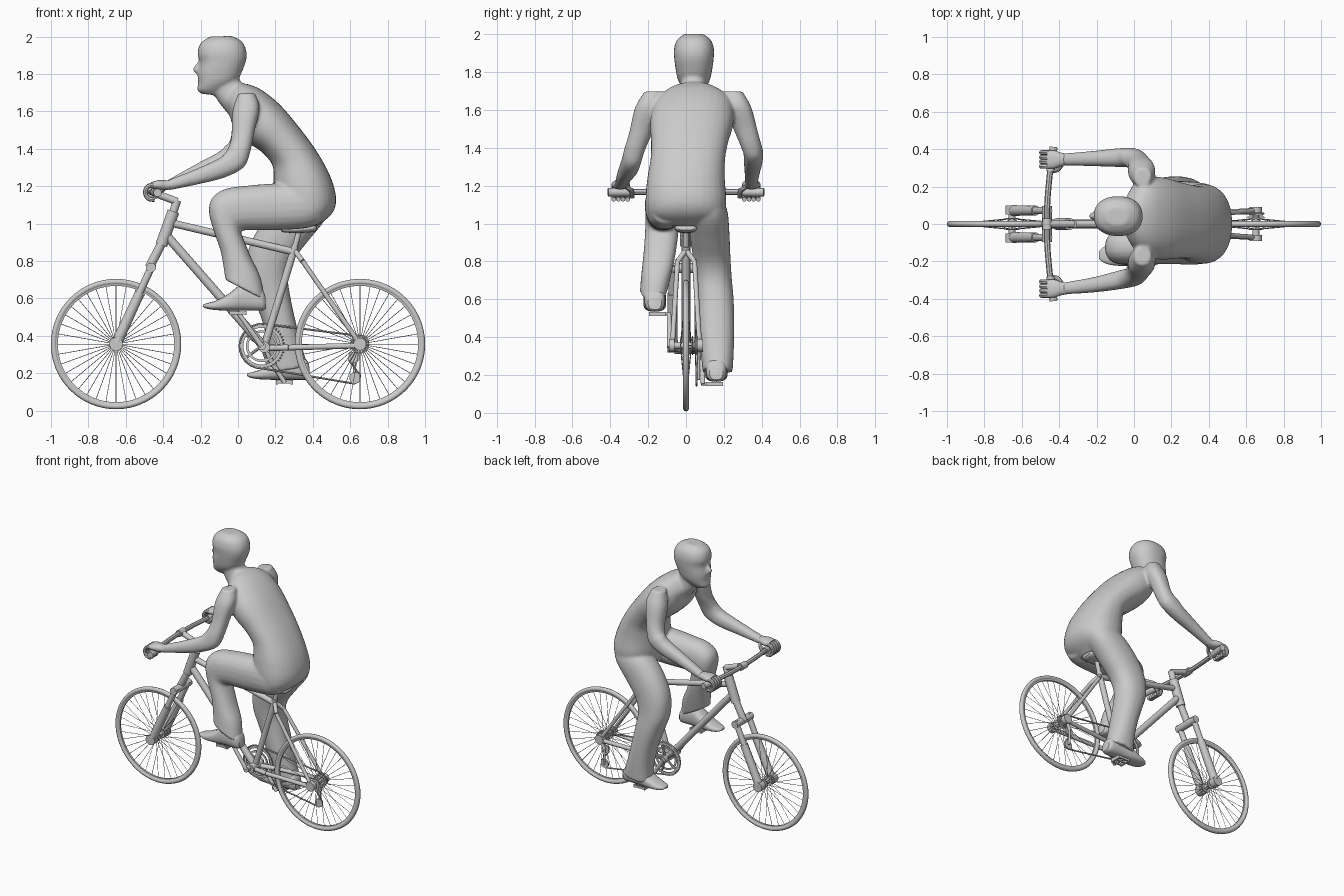
import bpy, bmesh, math
from mathutils import Vector, Matrix

def finish(name, bm):
    bmesh.ops.recalc_face_normals(bm, faces=bm.faces)
    me = bpy.data.meshes.new(name)
    bm.to_mesh(me)
    bm.free()
    ob = bpy.data.objects.new(name, me)
    bpy.context.collection.objects.link(ob)
    return ob

def add_rod(bm, a, b, r, r2=None, n=14):
    a, b = Vector(a), Vector(b)
    d = b - a
    m = Matrix.Translation((a + b) / 2) @ d.to_track_quat('Z', 'Y').to_matrix().to_4x4()
    bmesh.ops.create_cone(bm, cap_ends=True, segments=n, radius1=r,
                          radius2=r if r2 is None else r2, depth=d.length, matrix=m)

def rods(name, items, n=14):
    bm = bmesh.new()
    for it in items:
        add_rod(bm, *it, n=n)
    return finish(name, bm)

def add_lathe(bm, c, prof, n):
    """Closed (radius, y) profile spun around a y-parallel axis."""
    rings = []
    for i in range(n):
        t = 2 * math.pi * i / n
        rings.append([bm.verts.new((c[0] + r * math.cos(t), c[1] + y, c[2] + r * math.sin(t))) for r, y in prof])
    k = len(prof)
    for i in range(n):
        p, q = rings[i], rings[(i + 1) % n]
        for j in range(k):
            bm.faces.new((p[j], p[(j + 1) % k], q[(j + 1) % k], q[j]))

def circle(major, minor, n=10):
    return [(major + minor * math.cos(2 * math.pi * i / n), minor * math.sin(2 * math.pi * i / n)) for i in range(n)]

def add_loft(bm, keys, n=22, steps=4, sq=0.88):
    """Rings from side outline pairs: (back x, back z, front x, front z, half width, centre y)."""
    k = [Vector(v) for v in keys]
    k = [2 * k[0] - k[1]] + k + [2 * k[-1] - k[-2]]
    path = []
    for i in range(1, len(k) - 2):
        p0, p1, p2, p3 = k[i - 1:i + 3]
        for s in range(steps):
            t = s / steps
            path.append(0.5 * (2 * p1 + (p2 - p0) * t + (2 * p0 - 5 * p1 + 4 * p2 - p3) * t * t
                               + (3 * p1 - p0 - 3 * p2 + p3) * t ** 3))
    path.append(k[-2])
    f = lambda v: math.copysign(abs(v) ** sq, v)
    rings = []
    for bx, bz, fx, fz, w, y in path:
        ring = []
        for j in range(n):
            c, s = f(math.cos(2 * math.pi * j / n)), f(math.sin(2 * math.pi * j / n))
            ring.append(bm.verts.new(((bx + fx + (bx - fx) * c) / 2, y + w * s, (bz + fz + (bz - fz) * c) / 2)))
        rings.append(ring)
    for p, q in zip(rings, rings[1:]):
        for j in range(n):
            bm.faces.new((p[j], p[(j + 1) % n], q[(j + 1) % n], q[j]))
    bm.faces.new(rings[0])
    bm.faces.new(rings[-1])

def tube(name, paths, r, kind='BEZIER', closed=False):
    cu = bpy.data.curves.new(name, 'CURVE')
    cu.dimensions, cu.bevel_depth, cu.bevel_resolution = '3D', r, 2
    cu.use_fill_caps, cu.resolution_u = True, 5
    for pts in paths:
        sp = cu.splines.new(kind)
        pt = sp.bezier_points if kind == 'BEZIER' else sp.points
        pt.add(len(pts) - 1)
        for q, p in zip(pt, pts):
            if kind == 'BEZIER':
                q.co, q.handle_left_type, q.handle_right_type = p, 'AUTO', 'AUTO'
            else:
                q.co = (*p, 1)
        sp.use_cyclic_u = closed
    ob = bpy.data.objects.new(name, cu)
    bpy.context.collection.objects.link(ob)
    return ob

WX, WZ = 0.652, 0.356
# wheels: tyre, rim, hub, spokes
for side, x in (("front", -WX), ("rear", WX)):
    bm = bmesh.new()
    add_lathe(bm, (x, 0, WZ), circle(0.333, 0.0155), 64)
    finish(side + "_tyre", bm)
    bm = bmesh.new()
    add_lathe(bm, (x, 0, WZ), [(0.322, -0.01), (0.322, 0.01), (0.311, 0.007), (0.311, -0.007)], 64)
    finish(side + "_rim", bm)
    rods(side + "_hub", [((x, -0.07, WZ), (x, 0.07, WZ), 0.018), ((x, -0.032, WZ), (x, -0.026, WZ), 0.034),
                         ((x, 0.026, WZ), (x, 0.032, WZ), 0.034)], 18)
    sp = []
    for i in range(36):
        t = 2 * math.pi * i / 36
        u = Vector((math.cos(t), 0, math.sin(t)))
        c = Vector((x, 0, WZ))
        sp.append((c + u * 0.028 + Vector((0, 0.028 * (-1) ** i, 0)), c + u * 0.315, 0.0017))
    rods(side + "_spokes", sp, 4)

# frame
rods("frame", [((-0.41, 0, 0.885), (-0.345, 0, 1.065), 0.032), ((-0.365, 0, 1.005), (0.295, 0, 0.85), 0.02),
               ((-0.385, 0, 0.94), (0.14, 0, 0.34), 0.024), ((0.14, 0, 0.34), (0.305, 0, 0.88), 0.02),
               ((0.30, 0, 0.86), (0.327, 0, 0.96), 0.015), ((0.14, -0.06, 0.34), (0.14, 0.06, 0.34), 0.03)], 18)
stays = []
for s in (-1, 1):
    stays += [((0.30, 0, 0.86), (0.345, 0.045 * s, 0.80), 0.014), ((0.345, 0.045 * s, 0.80), (WX, 0.072 * s, WZ), 0.013),
              ((0.15, 0.03 * s, 0.335), (0.27, 0.05 * s, 0.337), 0.016), ((0.27, 0.05 * s, 0.337), (WX, 0.072 * s, 0.348), 0.015),
              ((WX, 0.06 * s, WZ), (WX, 0.09 * s, WZ), 0.034)]
rods("rear_stays", stays)
# fork
fork = [((-0.475, 0, 0.765), (-0.40, 0, 0.91), 0.024)]
for s in (-1, 1):
    fork += [((-0.645, 0.072 * s, 0.37), (-0.525, 0.072 * s, 0.63), 0.029, 0.026),
             ((-0.54, 0.072 * s, 0.60), (-0.455, 0.072 * s, 0.785), 0.02),
             ((-WX, 0.05 * s, WZ), (-WX, 0.098 * s, WZ), 0.036)]
fork.append(((-0.465, -0.095, 0.765), (-0.465, 0.095, 0.765), 0.026))
rods("fork", fork, 18)
# stem, handlebar, grips
rods("stem", [((-0.35, 0, 1.05), (-0.325, 0, 1.125), 0.022), ((-0.325, 0, 1.118), (-0.46, 0, 1.168), 0.02),
              ((-0.465, -0.03, 1.168), (-0.465, 0.03, 1.168), 0.025)])
tube("handlebar", [[(-0.43, -0.40, 1.165), (-0.452, -0.25, 1.168), (-0.466, 0, 1.168), (-0.452, 0.25, 1.168), (-0.43, 0.40, 1.165)]], 0.016)
rods("grips", [((-0.447, 0.28 * s, 1.167), (-0.43, 0.412 * s, 1.165), 0.022) for s in (-1, 1)])
# seat
bm = bmesh.new()
add_loft(bm, [(0.42, 0.985, 0.42, 0.965, 0.04, 0), (0.40, 1.0, 0.40, 0.955, 0.058, 0), (0.32, 0.99, 0.32, 0.95, 0.055, 0),
              (0.25, 0.985, 0.25, 0.953, 0.04, 0), (0.23, 0.98, 0.23, 0.96, 0.03, 0)])
finish("seat", bm)

# drivetrain
C = Vector((0.127, 0, 0.345))
bm = bmesh.new()
for ro, ri, y in ((0.116, 0.098, 0.058), (0.085, 0.072, 0.05)):
    add_lathe(bm, C + Vector((0, y, 0)), [(ro, -0.003), (ro, 0.003), (ri, 0.003), (ri, -0.003)], 44)
for i in range(44):
    t = 2 * math.pi * i / 44
    u = Vector((math.cos(t), 0, math.sin(t)))
    o = C + Vector((0, 0.058, 0))
    add_rod(bm, o + u * 0.113, o + u * 0.123, 0.004, 0.002, n=4)
for i in range(5):
    t = 2 * math.pi * i / 5
    add_rod(bm, C + Vector((0, 0.056, 0)), C + Vector((0.1 * math.cos(t), 0.056, 0.1 * math.sin(t))), 0.008, n=8)
finish("chainring", bm)
rods("cranks", [(C + Vector((0, -0.09, 0)), C + Vector((0, 0.09, 0)), 0.022), (C + Vector((0, -0.085, 0)), (0.0, -0.09, 0.525), 0.015, 0.012),
                (C + Vector((0, 0.085, 0)), (0.25, 0.09, 0.15), 0.015, 0.012),
                ((0.0, -0.085, 0.522), (0.0, -0.195, 0.522), 0.008), ((0.248, 0.085, 0.152), (0.248, 0.195, 0.152), 0.008)])
for name, p in (("left_pedal", (0.0, -0.152, 0.522)), ("right_pedal", (0.248, 0.152, 0.152))):
    bm = bmesh.new()
    for dx in (-0.04, 0.04):
        bmesh.ops.create_cube(bm, size=1, matrix=Matrix.Translation((p[0] + dx, p[1], p[2])) @ Matrix.Diagonal((0.012, 0.085, 0.022, 1)))
    for dy in (-0.038, 0, 0.038):
        bmesh.ops.create_cube(bm, size=1, matrix=Matrix.Translation((p[0], p[1] + dy, p[2])) @ Matrix.Diagonal((0.08, 0.01, 0.016, 1)))
    finish(name, bm)
rods("rear_sprockets", [((WX, 0.032 + 0.007 * i, WZ), (WX, 0.036 + 0.007 * i, WZ), 0.05 - 0.006 * i) for i in range(5)], 24)
rods("derailleur", [((0.62, 0.05, 0.285), (0.62, 0.062, 0.285), 0.03), ((0.625, 0.05, 0.175), (0.625, 0.062, 0.175), 0.03),
                    ((0.62, 0.067, 0.285), (0.625, 0.067, 0.175), 0.008), ((WX, 0.072, 0.35), (0.62, 0.069, 0.285), 0.011)], 16)
loop = [(WX, 0.056, 0.40)]
for i in range(13):
    t = math.radians(85 + i * 15.5)
    loop.append((C.x + 0.119 * math.cos(t), 0.056, C.z + 0.119 * math.sin(t)))
loop += [(0.62, 0.056, 0.145), (0.65, 0.056, 0.158), (0.652, 0.056, 0.19), (0.594, 0.056, 0.27), (0.598, 0.056, 0.305), (0.66, 0.056, 0.315),
         (0.692, 0.056, 0.34), (0.69, 0.056, 0.375)]
tube("chain", [loop], 0.0055, 'POLY', True)

# rider body: torso, neck, head, nose, arms and legs fused into one skin
bm = bmesh.new()
add_loft(bm, [(0.42, 0.985, 0.30, 0.99, 0.10, 0), (0.50, 1.05, 0.24, 1.01, 0.19, 0), (0.525, 1.13, 0.20, 1.10, 0.213, 0),
              (0.495, 1.25, 0.19, 1.22, 0.205, 0), (0.425, 1.38, 0.185, 1.31, 0.197, 0.01), (0.335, 1.505, 0.13, 1.38, 0.205, 0.02),
              (0.228, 1.632, 0.06, 1.43, 0.22, 0.03), (0.13, 1.712, -0.02, 1.51, 0.21, 0.04),
              (0.055, 1.745, -0.05, 1.60, 0.15, 0.04), (0.0, 1.75, -0.07, 1.64, 0.08, 0.04)], n=32)
add_loft(bm, [(0.09, 1.68, -0.04, 1.57, 0.085, 0.04), (0.015, 1.76, -0.12, 1.675, 0.068, 0.04), (-0.01, 1.83, -0.14, 1.76, 0.065, 0.04)])
add_loft(bm, [(-0.10, 1.685, -0.20, 1.695, 0.035, 0.042), (-0.05, 1.72, -0.218, 1.715, 0.062, 0.042), (0.0, 1.77, -0.213, 1.75, 0.085, 0.042),
              (0.025, 1.82, -0.216, 1.80, 0.096, 0.042), (0.045, 1.88, -0.206, 1.86, 0.104, 0.042), (0.043, 1.93, -0.216, 1.91, 0.106, 0.042),
              (0.02, 1.975, -0.2, 1.965, 0.09, 0.042), (-0.03, 2.003, -0.15, 2.0, 0.05, 0.042)], n=28)
add_loft(bm, [(-0.18, 1.875, -0.21, 1.87, 0.012, 0.042), (-0.18, 1.83, -0.243, 1.825, 0.018, 0.042), (-0.18, 1.805, -0.225, 1.805, 0.02, 0.042)])
ARM = [(0.09, 1.70, 0.0, 1.695, 0.05, -0.17, 0.25, 0), (0.115, 1.62, -0.03, 1.60, 0.07, -0.2, 0.277, 0),
       (0.09, 1.50, -0.035, 1.47, 0.062, -0.237, 0.315, 0.01), (0.065, 1.38, -0.05, 1.41, 0.056, -0.27, 0.343, 0.02),
       (0.03, 1.30, -0.065, 1.385, 0.052, -0.285, 0.355, 0.035), (-0.07, 1.247, -0.10, 1.35, 0.05, -0.30, 0.355, 0.035),
       (-0.2, 1.213, -0.23, 1.29, 0.041, -0.325, 0.35, 0.025), (-0.37, 1.178, -0.385, 1.228, 0.032, -0.345, 0.345, 0)]
for k in (5, 6):
    add_loft(bm, [(a[0], a[1] + a[7] * (k - 5), a[2], a[3] + a[7] * (k - 5), a[4], a[k]) for a in ARM])
# left leg (raised) and right leg (extended)
add_loft(bm, [(0.45, 1.15, 0.44, 1.0, 0.08, -0.10), (0.36, 1.215, 0.36, 0.975, 0.105, -0.11), (0.2, 1.215, 0.2, 0.965, 0.1, -0.115),
              (0.05, 1.203, 0.07, 0.965, 0.097, -0.117), (-0.07, 1.185, 0.02, 0.962, 0.095, -0.12), (-0.14, 1.135, 0.015, 0.955, 0.093, -0.122),
              (-0.155, 1.06, 0.022, 0.94, 0.09, -0.125), (-0.13, 0.96, 0.035, 0.905, 0.088, -0.13), (-0.095, 0.86, 0.07, 0.82, 0.085, -0.14),
              (-0.078, 0.77, 0.12, 0.715, 0.08, -0.155), (-0.068, 0.70, 0.145, 0.59, 0.072, -0.172)])
add_loft(bm, [(0.50, 1.12, 0.30, 1.14, 0.09, 0.10), (0.465, 1.02, 0.22, 1.10, 0.105, 0.115), (0.37, 0.90, 0.12, 0.99, 0.105, 0.125),
              (0.295, 0.80, 0.055, 0.86, 0.1, 0.135), (0.268, 0.71, 0.045, 0.72, 0.097, 0.145), (0.282, 0.60, 0.085, 0.60, 0.097, 0.155),
              (0.31, 0.47, 0.135, 0.46, 0.095, 0.16), (0.34, 0.35, 0.165, 0.32, 0.088, 0.165), (0.375, 0.235, 0.17, 0.205, 0.08, 0.167)])
body = finish("rider_body", bm)
rm = body.modifiers.new("fuse", 'REMESH')
rm.mode, rm.voxel_size, rm.use_smooth_shade = 'VOXEL', 0.009, True
sm = body.modifiers.new("soften", 'SMOOTH')
sm.factor, sm.iterations = 0.5, 5

# shoes
SHOE = [(0.145, 0.62, 0.15, 0.545, 0.035), (0.12, 0.65, 0.125, 0.535, 0.052), (0.03, 0.68, 0.03, 0.535, 0.058), (-0.05, 0.625, -0.05, 0.535, 0.06),
        (-0.12, 0.588, -0.12, 0.538, 0.055), (-0.165, 0.575, -0.165, 0.545, 0.04), (-0.187, 0.567, -0.187, 0.555, 0.02)]
for name, dx, dz, y in (("left_shoe", 0, 0, -0.165), ("right_shoe", 0.235, -0.37, 0.16)):
    bm = bmesh.new()
    add_loft(bm, [(a + dx, b + dz, c + dx, d + dz, w, y) for a, b, c, d, w in SHOE], sq=0.75)
    finish(name, bm)
# hands: palm, fingers and thumb wrapped around the grips
for name, s in (("left", -1), ("right", 1)):
    y = 0.345 * s
    bm = bmesh.new()
    add_loft(bm, [(-0.35, 1.185, -0.36, 1.23, 0.03, y), (-0.385, 1.18, -0.39, 1.232, 0.036, y), (-0.425, 1.182, -0.425, 1.232, 0.048, y),
                  (-0.465, 1.188, -0.465, 1.222, 0.048, y)])
    finish(name + "_palm", bm)
    fingers = [[(-0.45, y + d, 1.207), (-0.483, y + d, 1.197), (-0.495, y + d, 1.165), (-0.478, y + d, 1.135), (-0.445, y + d, 1.128)]
               for d in (-0.037, -0.012, 0.012, 0.037)]
    fingers.append([(-0.385, y - 0.025 * s, 1.195), (-0.41, y - 0.055 * s, 1.175), (-0.445, y - 0.062 * s, 1.14)])
    tube(name + "_fingers", fingers, 0.0125)

# curves to meshes, smooth shading with sharp edges kept
bpy.ops.object.select_all(action='DESELECT')
for ob in [o for o in bpy.data.objects if o.type == 'CURVE']:
    ob.select_set(True)
    bpy.context.view_layer.objects.active = ob
bpy.ops.object.convert(target='MESH')
bpy.ops.object.select_all(action='DESELECT')
for ob in bpy.data.objects:
    if ob is not body and ob.type == 'MESH':
        ob.select_set(True)
        bpy.context.view_layer.objects.active = ob
bpy.ops.object.shade_smooth_by_angle(angle=math.radians(40))
